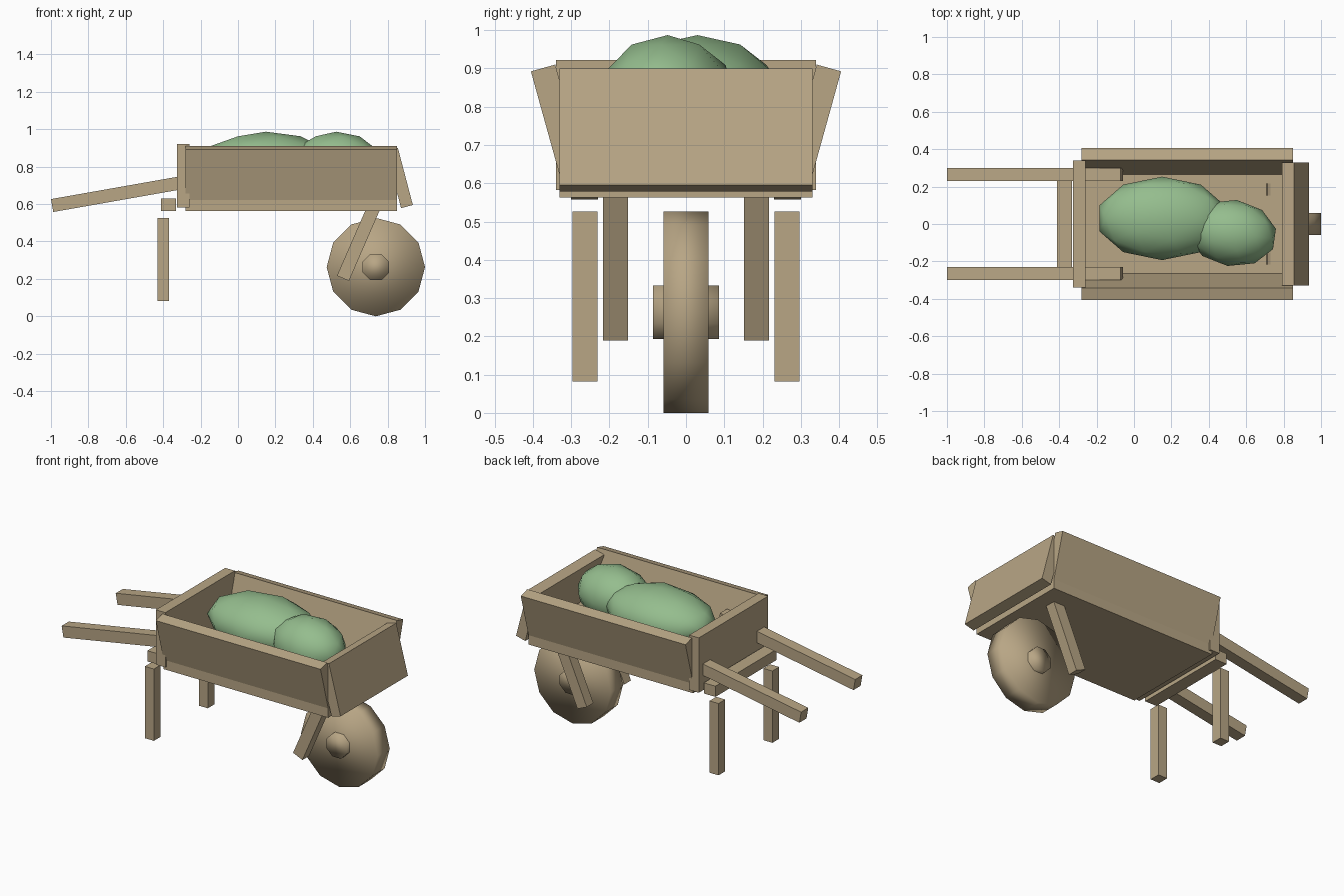
import bpy
from math import radians

if "Cube" in bpy.data.objects:
    bpy.data.objects.remove(bpy.data.objects["Cube"], do_unlink=True)


def material(name, rgb):
    mat = bpy.data.materials.new(name)
    mat.use_nodes = True
    mat.diffuse_color = (*rgb, 1)
    mat.node_tree.nodes["Principled BSDF"].inputs["Base Color"].default_value = (*rgb, 1)
    return mat


wood = material("tan wood", (0.48, 0.38, 0.235))
green = material("soft green", (0.30, 0.51, 0.27))


def finish(name, mat):
    obj = bpy.context.object
    obj.name = name
    obj.data.materials.append(mat)
    return obj


def plank(name, center, size, tilt=(0, 0, 0)):
    bpy.ops.mesh.primitive_cube_add(size=1, location=center,
                                    rotation=[radians(a) for a in tilt])
    obj = finish(name, wood)
    obj.scale = size
    return obj


def disc(name, sides, radius, width, turn):
    bpy.ops.mesh.primitive_cylinder_add(
        vertices=sides, radius=radius, depth=width, location=(0.737, 0, 0.263),
        rotation=(radians(90), radians(turn), 0))
    finish(name, wood)
    bpy.ops.object.shade_smooth()


def cabbage(name, center, size, turn=0):
    bpy.ops.mesh.primitive_ico_sphere_add(subdivisions=2, radius=1, location=center)
    obj = finish(name, green)
    obj.scale = size
    obj.rotation_euler.z = radians(turn)
    bpy.ops.object.shade_smooth()


# Tray
plank("tray_floor", (0.285, 0, 0.597), (1.13, 0.66, 0.068))
plank("back_board", (-0.293, 0, 0.752), (0.066, 0.68, 0.34))
plank("front_board", (0.8635, 0, 0.739), (0.065, 0.66, 0.315), (0, -14.7, 0))
plank("leg_crossbeam", (-0.372, 0, 0.597), (0.08, 0.6, 0.066))

# Mirrored parts
for side, s in (("left", 1), ("right", -1)):
    plank(side + "_side_board", (0.285, s * 0.334, 0.759),
          (1.13, 0.066, 0.295), (-15.5 * s, 0, 0))
    plank(side + "_handle", (-0.53, s * 0.265, 0.674), (0.942, 0.07, 0.07), (0, -10, 0))
    plank(side + "_leg", (-0.4, s * 0.264, 0.304), (0.062, 0.066, 0.445))
    plank(side + "_wheel_strut", (0.653, s * 0.184, 0.414), (0.07, 0.065, 0.46), (0, 23.5, 0))

# Wheel
disc("wheel", 12, 0.263, 0.118, 0)
disc("wheel_hub", 8, 0.076, 0.172, 22.5)

# Load
cabbage("large_load", (0.15, 0.03, 0.822), (0.353, 0.223, 0.165))
cabbage("small_load", (0.525, -0.048, 0.822), (0.24, 0.178, 0.165), -8)
